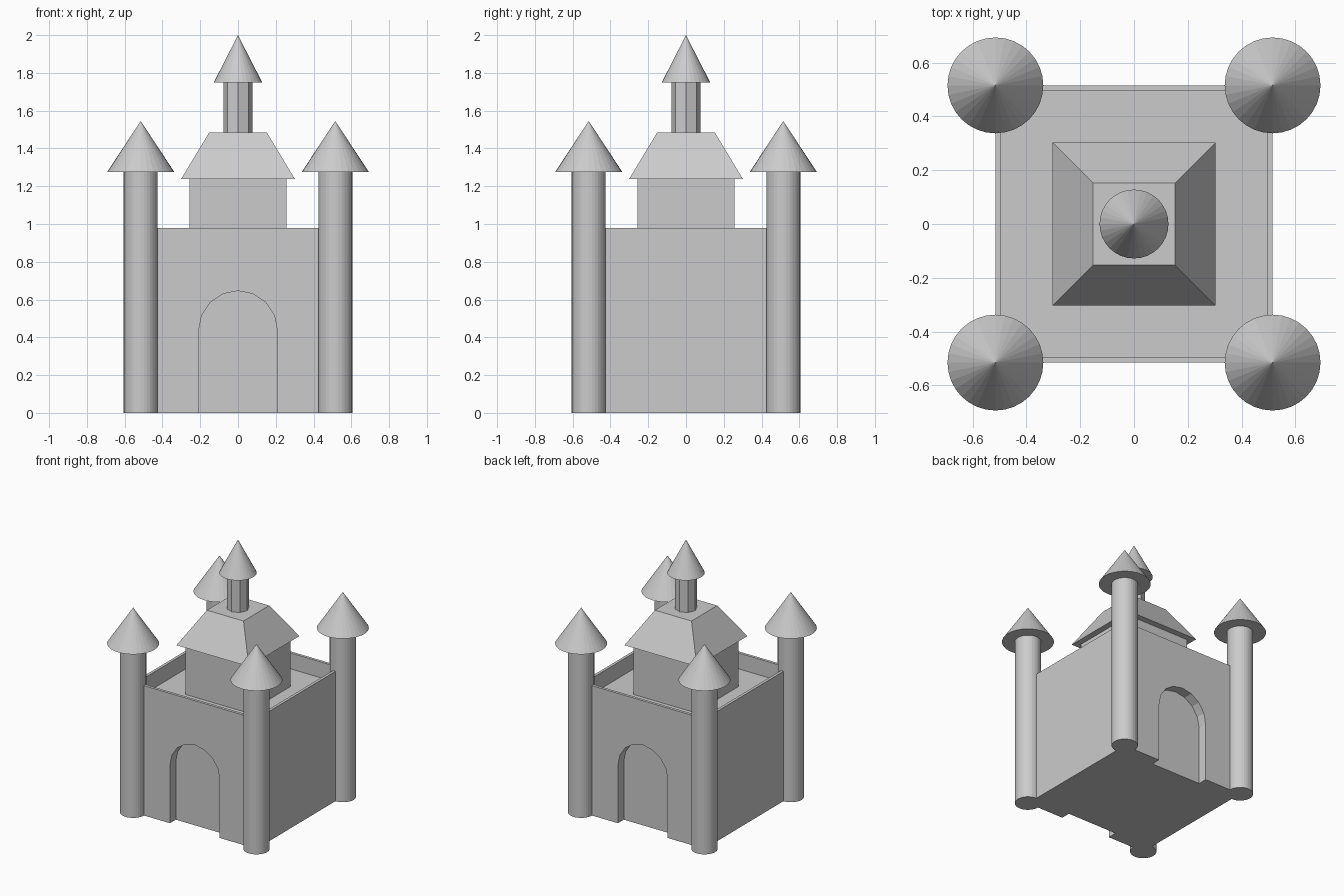
import bpy, bmesh, math

if "Cube" in bpy.data.objects:
    bpy.data.objects.remove(bpy.data.objects["Cube"])


def finish(name, bm):
    bmesh.ops.recalc_face_normals(bm, faces=bm.faces)
    mesh = bpy.data.meshes.new(name)
    bm.to_mesh(mesh)
    bm.free()
    obj = bpy.data.objects.new(name, mesh)
    bpy.context.collection.objects.link(obj)
    return obj


def prism(name, x, y, z0, z1, r0, r1, sides):
    """Upright round or conical part."""
    bm = bmesh.new()
    bmesh.ops.create_cone(bm, cap_ends=True, segments=sides, radius1=r0, radius2=r1, depth=z1 - z0)
    bmesh.ops.remove_doubles(bm, verts=bm.verts, dist=1e-5)
    bmesh.ops.translate(bm, verts=bm.verts, vec=(x, y, (z0 + z1) / 2))
    return finish(name, bm)


def block_mesh(h0, h1, z0, z1):
    """Square block with half width h0 at the bottom and h1 at the top."""
    bm = bmesh.new()
    bmesh.ops.create_cube(bm, size=2)
    for v in bm.verts:
        top = v.co.z > 0
        h = h1 if top else h0
        v.co = (v.co.x * h, v.co.y * h, z1 if top else z0)
    return bm


W, RIM, FLOOR, TOP = 0.515, 0.03, 0.86, 0.98

# Main walls with sunken roof deck
bm = block_mesh(W, W, 0, TOP)
bm.normal_update()
deck = [f for f in bm.faces if f.normal.z > 0.9]
bmesh.ops.inset_region(bm, faces=deck, thickness=RIM)
inner = bmesh.ops.extrude_face_region(bm, geom=deck)["geom"]
bmesh.ops.delete(bm, geom=deck, context='FACES')
for v in inner:
    if isinstance(v, bmesh.types.BMVert):
        v.co.z = FLOOR
walls = finish("castle_walls", bm)

# Arched doorway recesses, front and back
R, SPRING, DEPTH = 0.208, 0.438, 0.07
arch = [(-R, -0.1), (R, -0.1)] + [
    (R * math.cos(math.pi * i / 8), SPRING + R * math.sin(math.pi * i / 8)) for i in range(9)]
for side in (-1, 1):
    bm = bmesh.new()
    face = bm.faces.new([bm.verts.new((x, side * (W - DEPTH), z)) for x, z in arch])
    ext = bmesh.ops.extrude_face_region(bm, geom=[face])["geom"]
    bmesh.ops.translate(bm, verts=[v for v in ext if isinstance(v, bmesh.types.BMVert)],
                        vec=(0, side * 0.2, 0))
    cutter = finish("doorway_cutter", bm)
    cutter.hide_render = True
    mod = walls.modifiers.new("doorway", 'BOOLEAN')
    mod.operation = 'DIFFERENCE'
    mod.solver = 'EXACT'
    mod.object = cutter
    bpy.context.view_layer.objects.active = walls
    bpy.ops.object.modifier_apply(modifier=mod.name)
    bpy.data.objects.remove(cutter)

# Corner towers
for sx in (-1, 1):
    for sy in (-1, 1):
        prism("corner_tower", sx * W, sy * W, 0, 1.28, 0.09, 0.09, 32)
        prism("corner_tower_roof", sx * W, sy * W, 1.275, 1.545, 0.178, 0, 32)

# Central keep and its sloped roof
finish("keep", block_mesh(0.257, 0.257, FLOOR, 1.24))
finish("keep_roof", block_mesh(0.302, 0.153, 1.237, 1.484))

# Top turret
prism("turret", 0, 0, 1.484, 1.755, 0.077, 0.077, 8)
prism("turret_roof", 0, 0, 1.75, 2.0, 0.128, 0, 32)
